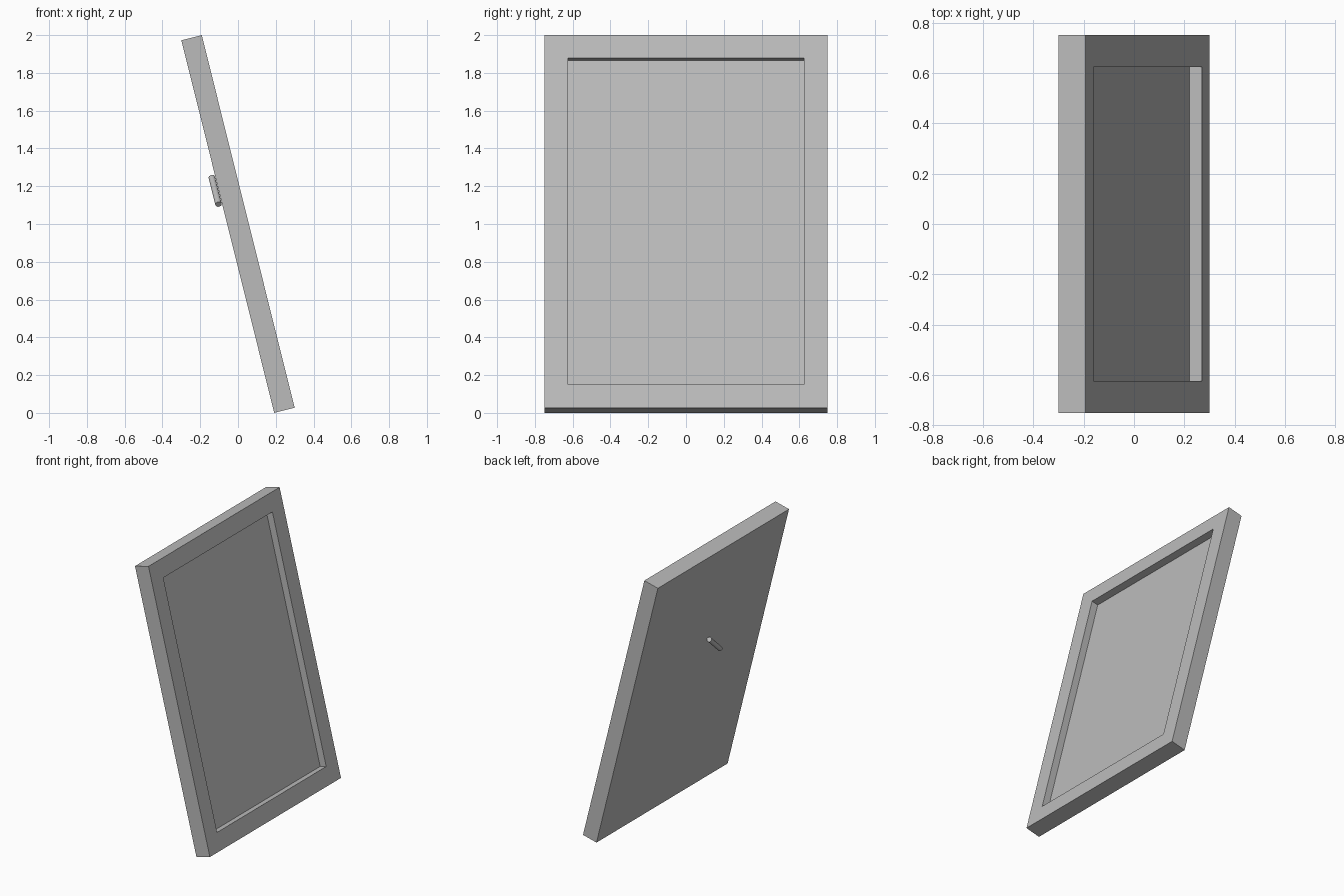
import bpy, bmesh, math
from mathutils import Vector, Matrix

cube = bpy.data.objects.get("Cube")
if cube:
    bpy.data.objects.remove(cube, do_unlink=True)

HEIGHT, WIDTH, DEPTH = 2.033, 1.5, 0.1115
BORDER, RECESS = 0.178, 0.05
LEAN = Matrix.Translation((0, 0, 1)) @ Matrix.Rotation(math.radians(-14), 4, "Y")

grey = bpy.data.materials.new("plain grey")
grey.use_nodes = True
colour = (0.5, 0.5, 0.5, 1)
grey.diffuse_color = colour
grey.node_tree.nodes["Principled BSDF"].inputs["Base Color"].default_value = colour


def add_part(name, bm):
    """Turn a bmesh in upright space into a leaning object."""
    bm.transform(LEAN)
    mesh = bpy.data.meshes.new(name)
    bm.to_mesh(mesh)
    bm.free()
    mesh.materials.append(grey)
    obj = bpy.data.objects.new(name, mesh)
    bpy.context.collection.objects.link(obj)
    return obj


# Frame: a slab whose front is inset with mitred corners, then sunk
bm = bmesh.new()
bmesh.ops.create_cube(bm, size=1)
bmesh.ops.scale(bm, vec=(DEPTH, WIDTH, HEIGHT), verts=bm.verts)
bm.normal_update()
front = max(bm.faces, key=lambda f: f.normal.x)
bmesh.ops.inset_region(bm, faces=[front], thickness=BORDER)
panel = bmesh.ops.extrude_discrete_faces(bm, faces=[front])["faces"][0]
bmesh.ops.translate(bm, vec=(-RECESS, 0, 0), verts=panel.verts)
add_part("picture_frame", bm)

# Rear peg: a short slanted rod lying on the back
back = -DEPTH / 2 - 0.019
start = Vector((back, -0.068, 0.273))
end = Vector((back, -0.243, 0.126))
axis = end - start
bm = bmesh.new()
bmesh.ops.create_cone(bm, cap_ends=True, segments=16, radius1=0.017,
                      radius2=0.017, depth=axis.length)
bm.transform(Matrix.Translation((start + end) / 2)
             @ axis.to_track_quat("Z", "Y").to_matrix().to_4x4())
peg = add_part("rear_peg", bm)
bpy.ops.object.select_all(action="DESELECT")
peg.select_set(True)
bpy.context.view_layer.objects.active = peg
bpy.ops.object.shade_smooth_by_angle(angle=math.radians(40))
